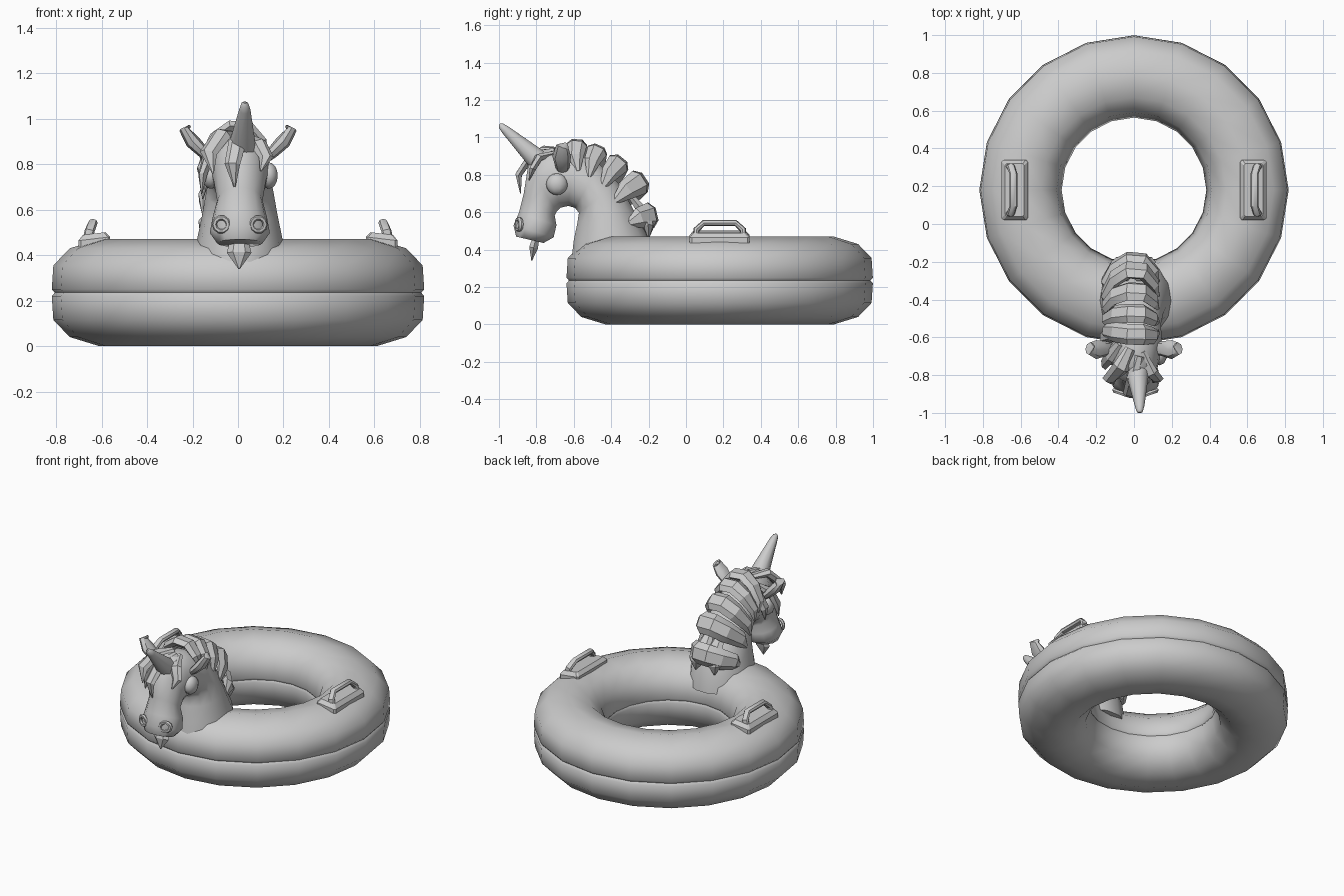
import bpy, bmesh, math
from mathutils import Vector, Matrix

if "Cube" in bpy.data.objects:
    bpy.data.objects.remove(bpy.data.objects["Cube"])

mat = bpy.data.materials.new("pale grey vinyl")
mat.diffuse_color = (0.6, 0.6, 0.6, 1)
mat.use_nodes = True
mat.node_tree.nodes["Principled BSDF"].inputs["Base Color"].default_value = mat.diffuse_color


def finish(name, bm, angle=40):
    bmesh.ops.recalc_face_normals(bm, faces=bm.faces)
    me = bpy.data.meshes.new(name)
    bm.to_mesh(me)
    bm.free()
    ob = bpy.data.objects.new(name, me)
    bpy.context.collection.objects.link(ob)
    me.materials.append(mat)
    bpy.ops.object.select_all(action='DESELECT')
    ob.select_set(True)
    bpy.context.view_layer.objects.active = ob
    bpy.ops.object.shade_smooth_by_angle(angle=math.radians(angle))
    return ob


def loft(name, rings, closed=False, angle=40):
    """Skin a list of point rings; cap the ends unless closed."""
    bm = bmesh.new()
    vs = [[bm.verts.new(p) for p in r] for r in rings]
    n = len(vs[0])
    for i in range(len(vs) if closed else len(vs) - 1):
        a, b = vs[i], vs[(i + 1) % len(vs)]
        for j in range(n):
            k = (j + 1) % n
            bm.faces.new((a[j], a[k], b[k], b[j]))
    if not closed:
        bm.faces.new(vs[0])
        bm.faces.new(vs[-1])
    return finish(name, bm, angle)


def oval(c, u, v, n):
    return [Vector(c) + Vector(u) * math.cos(2 * math.pi * i / n)
            + Vector(v) * math.sin(2 * math.pi * i / n) for i in range(n)]


def tube(name, pts, radii, n=8, flat=1.0, side=(1, 0, 0), angle=40):
    """Oval tube along a path; side is the flattened direction hint."""
    pts = [Vector(p) for p in pts]
    rings = []
    for i, p in enumerate(pts):
        t = (pts[min(i + 1, len(pts) - 1)] - pts[max(i - 1, 0)]).normalized()
        u = Vector(side)
        u = (u - t * u.dot(t)).normalized()
        rings.append(oval(p, u * radii[i], t.cross(u) * radii[i] * flat, n))
    return loft(name, rings, angle=angle)


# swim ring: half profile mirrored about the seam, spun in 20 sides
half = [(.806, .235), (.819, .25), (.812, .355), (.74, .43), (.61, .47),
        (.49, .445), (.41, .37), (.383, .25), (.392, .235)]
profile = half + [(r, .47 - z) for r, z in half[-2:0:-1]]
rings = []
for i in range(20):
    a = 2 * math.pi * i / 20 + math.pi / 2
    rings.append([(r * math.cos(a), .18 + r * math.sin(a), z) for r, z in profile])
loft("swim_ring", rings, closed=True, angle=50)

# neck and head: throat point, crest point, half width
sections = [
    (-.62, .33, -.18, .33, .205), (-.605, .45, -.20, .47, .19),
    (-.585, .54, -.28, .62, .165), (-.575, .595, -.36, .76, .148),
    (-.595, .62, -.46, .86, .135), (-.63, .63, -.60, .925, .138),
    (-.67, .62, -.755, .94, .13), (-.69, .60, -.845, .86, .115),
    (-.70, .58, -.87, .70, .10), (-.69, .53, -.895, .60, .12),
    (-.705, .465, -.925, .53, .132), (-.76, .435, -.91, .47, .10)]
rings = []
for y0, z0, y1, z1, w in sections:
    c = Vector((.008, (y0 + y1) / 2, (z0 + z1) / 2))
    rings.append(oval(c, (w, 0, 0), Vector((0, (y1 - y0) / 2, (z1 - z0) / 2)), 14))
loft("neck_and_head", rings, angle=60)

# horn with a rounded tip
tube("horn", [(.02, -.77, .86), (.02, -.82, .905), (.03, -.965, 1.04),
              (.03, -.99, 1.063), (.03, -.998, 1.07)],
     [.062, .055, .025, .017, .005], n=10)

for s, tag in ((1, "right"), (-1, "left")):
    # ears
    tube(tag + "_ear", [(s * .09, -.66, .80), (s * .15, -.66, .85),
                        (s * .20, -.665, .90), (s * .235, -.66, .95),
                        (s * .215, -.64, .965)],
         [.025, .04, .05, .035, .012], n=8, flat=.65, side=(0, 1, 0))
    # eyes
    bm = bmesh.new()
    bmesh.ops.create_uvsphere(bm, u_segments=10, v_segments=8, radius=.058)
    bmesh.ops.transform(bm, verts=bm.verts,
                        matrix=Matrix.Translation((s * .128 + .008, -.69, .75))
                        @ Matrix.Diagonal((.7, 1, 1, 1)))
    finish(tag + "_eye", bm, 60)
    # nostril rims
    rings = []
    for i in range(10):
        a = 2 * math.pi * i / 10
        d = Vector((math.cos(a), s * .35 * math.cos(a), math.sin(a)))
        c = Vector((.008 + s * .082, -.893, .535)) + d * .03
        rings.append(oval(c, d * .011, (0, .013, 0), 6))
    loft(tag + "_nostril", rings, closed=True)
    # handle plate with a chamfered top
    rings = []
    for hx, hy, lift in ((.07, .16, -.03), (.07, .16, .012), (.05, .14, .035)):
        rings.append([(s * (.632 + dx * hx), .18 + dy * hy, .46 + lift - dx * hx * .12)
                      for dx, dy in ((1, .93), (.85, 1), (-.85, 1), (-1, .93),
                                     (-1, -.93), (-.85, -1), (.85, -1), (1, -.93))])
    loft(tag + "_handle_plate", rings, angle=25)
    # handle grip
    tube(tag + "_handle_grip",
         [(s * .66, .055, .47), (s * .653, .055, .505), (s * .638, .095, .543),
          (s * .638, .265, .543), (s * .653, .305, .505), (s * .66, .305, .47)],
         [.022, .022, .021, .021, .022, .022], n=8, flat=.8)

# chin tuft
tube("chin_tuft", [(.005, -.80, .47), (.005, -.815, .41), (.005, -.825, .34)],
     [.04, .054, .004], n=6, flat=.5, angle=25)

# mane: broad locks bent over the crest; position, crest angle, reach, length
locks = [(-.59, .90, 85, .065, .13, .055), (-.50, .875, 65, .065, .14, .055),
         (-.405, .81, 50, .075, .16, .062), (-.315, .72, 32, .085, .17, .07),
         (-.25, .57, 12, .065, .12, .07)]
for i, (y, z, deg, out, drop, w) in enumerate(locks):
    a = math.radians(deg)
    n = Vector((0, math.cos(a), math.sin(a)))     # away from the neck
    t = Vector((0, math.sin(a), -math.cos(a)))    # down along the crest
    base = Vector((0, y, z))
    path = [base + n * q + t * k + Vector((x, 0, 0)) for x, q, k in
            ((.13, -drop * .6, .02), (.105, .0, .0), (.05, out * .9, .0),
             (-.03, out, .0), (-.10, out * .3, .015),
             (-.15, -drop * .5, .03), (-.155, -drop, .06))]
    tube("mane_lock_%d" % (i + 1), path, [.012, w * .8, w, w, w * .95, w * .7, .006],
         n=6, flat=.55, side=t, angle=25)

# hanging tips at the bottom of the mane
for i, (x0, x1) in enumerate(((.03, .07), (-.05, -.07))):
    tube("mane_tip_%d" % (i + 1), [(x0, -.29, .68), (x0, -.22, .59), (x1, -.20, .52),
                                   (x1, -.20, .46)],
         [.03, .06, .05, .005], n=6, flat=.6, angle=25)

# forelock and cheek locks
front_locks = [
    ((.03, -.70, .93), (.0, -.82, .91), (-.025, -.895, .80), (-.015, -.885, .70), .04),
    ((-.02, -.66, .93), (-.07, -.76, .93), (-.13, -.82, .85), (-.11, -.85, .76), .045),
    ((.04, -.68, .92), (.09, -.79, .89), (.125, -.82, .83), (.10, -.84, .77), .038),
    ((-.08, -.63, .90), (-.13, -.70, .84), (-.155, -.74, .75), (-.16, -.75, .67), .04),
    ((-.05, -.56, .93), (-.12, -.58, .87), (-.16, -.60, .78), (-.15, -.62, .69), .045)]
for i, (a, b, c, d, w) in enumerate(front_locks):
    tube("forelock_%d" % (i + 1), [a, b, c, d], [w * .6, w, w * .85, .004],
         n=6, flat=.6, side=(0, 1, .3) if abs(c[0]) > .14 else (1, 0, 0), angle=25)
